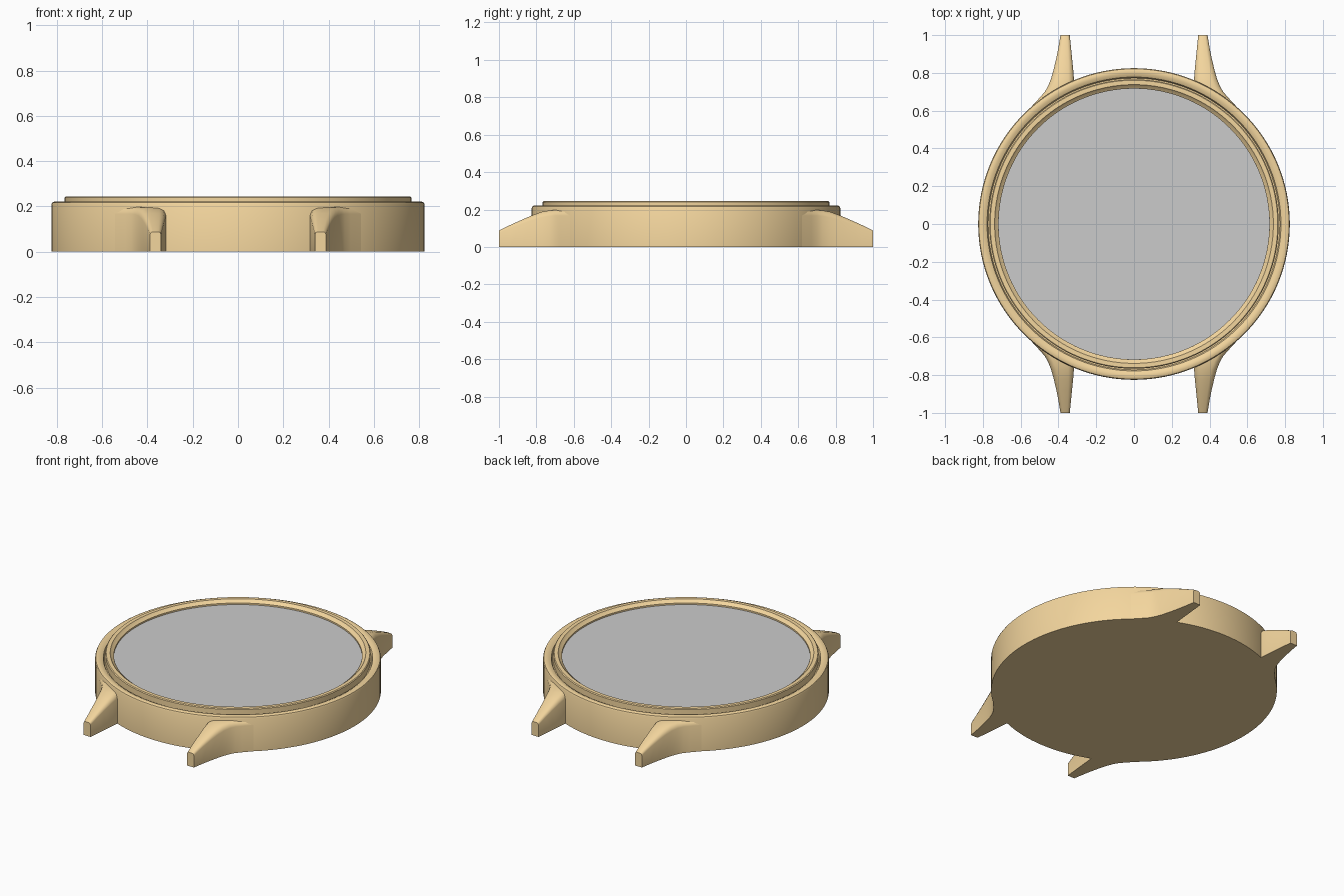
import bpy, bmesh, math

if "Cube" in bpy.data.objects:
    bpy.data.objects.remove(bpy.data.objects["Cube"])

gold = bpy.data.materials.new("gold")
gold.diffuse_color = (0.90, 0.67, 0.34, 1)
gold.use_nodes = True
gold.node_tree.nodes["Principled BSDF"].inputs["Base Color"].default_value = gold.diffuse_color


def finish(name, bm, mat=None, angle=35):
    bmesh.ops.remove_doubles(bm, verts=bm.verts, dist=1e-5)
    bmesh.ops.recalc_face_normals(bm, faces=bm.faces)
    me = bpy.data.meshes.new(name)
    bm.to_mesh(me)
    bm.free()
    ob = bpy.data.objects.new(name, me)
    bpy.context.collection.objects.link(ob)
    if mat:
        me.materials.append(mat)
    bpy.ops.object.select_all(action='DESELECT')
    ob.select_set(True)
    bpy.context.view_layer.objects.active = ob
    bpy.ops.object.shade_smooth_by_angle(angle=math.radians(angle))
    return ob


def lathe(name, profile, mat=None, closed=False, steps=128):
    """Revolve (radius, z) points about the z axis."""
    bm = bmesh.new()
    vs = [bm.verts.new((r, 0, z)) for r, z in profile]
    pairs = list(zip(vs, vs[1:])) + ([(vs[-1], vs[0])] if closed else [])
    edges = [bm.edges.new(p) for p in pairs]
    bmesh.ops.spin(bm, geom=vs + edges, cent=(0, 0, 0), axis=(0, 0, 1),
                   angle=2 * math.pi, steps=steps, use_merge=True)
    return finish(name, bm, mat)


# Round case body with a recess for the dial
lathe("case", [(0, 0), (0.825, 0), (0.825, 0.208), (0.821, 0.217), (0.812, 0.221),
               (0.795, 0.221), (0.778, 0.212), (0.772, 0.198), (0, 0.198)], gold)

# Raised bezel ring, sloping inward to the glass
lathe("bezel", [(0.766, 0.19), (0.766, 0.240), (0.761, 0.245), (0.738, 0.245),
                (0.732, 0.238), (0.717, 0.228), (0.717, 0.19)], gold, closed=True)

# Flat glass
lathe("glass", [(0, 0.199), (0.7175, 0.199), (0.7175, 0.218), (0, 0.218)])

# Strap lugs: sections (y, inner x, outer x, top z), mirrored to four corners
stations = [(0.58, 0.330, 0.580, 0.197), (0.63, 0.325, 0.535, 0.197),
            (0.67, 0.322, 0.498, 0.197), (0.70, 0.320, 0.472, 0.197),
            (0.73, 0.318, 0.455, 0.195), (0.77, 0.318, 0.439, 0.188),
            (0.82, 0.322, 0.425, 0.170), (0.88, 0.328, 0.411, 0.144),
            (0.94, 0.334, 0.399, 0.117), (1.00, 0.340, 0.389, 0.088)]
bm = bmesh.new()
rows = []
for y, xi, xo, zt in stations:
    r = min(0.25 * (xo - xi), 0.03)
    sec = [(xi, 0), (xi, zt - r), (xi + 0.3 * r, zt - 0.3 * r), (xi + r, zt),
           (xo - r, zt), (xo - 0.3 * r, zt - 0.3 * r), (xo, zt - r), (xo, 0)]
    rows.append([bm.verts.new((x, y, z)) for x, z in sec])
for a, b in zip(rows, rows[1:]):
    for i in range(len(a)):
        j = (i + 1) % len(a)
        bm.faces.new((a[i], a[j], b[j], b[i]))
bm.faces.new(rows[0])
bm.faces.new(rows[-1])
lugs = finish("strap_lugs", bm, gold, 50)
mirror = lugs.modifiers.new("four_corners", 'MIRROR')
mirror.use_axis = (True, True, False)
mirror.use_mirror_merge = False
